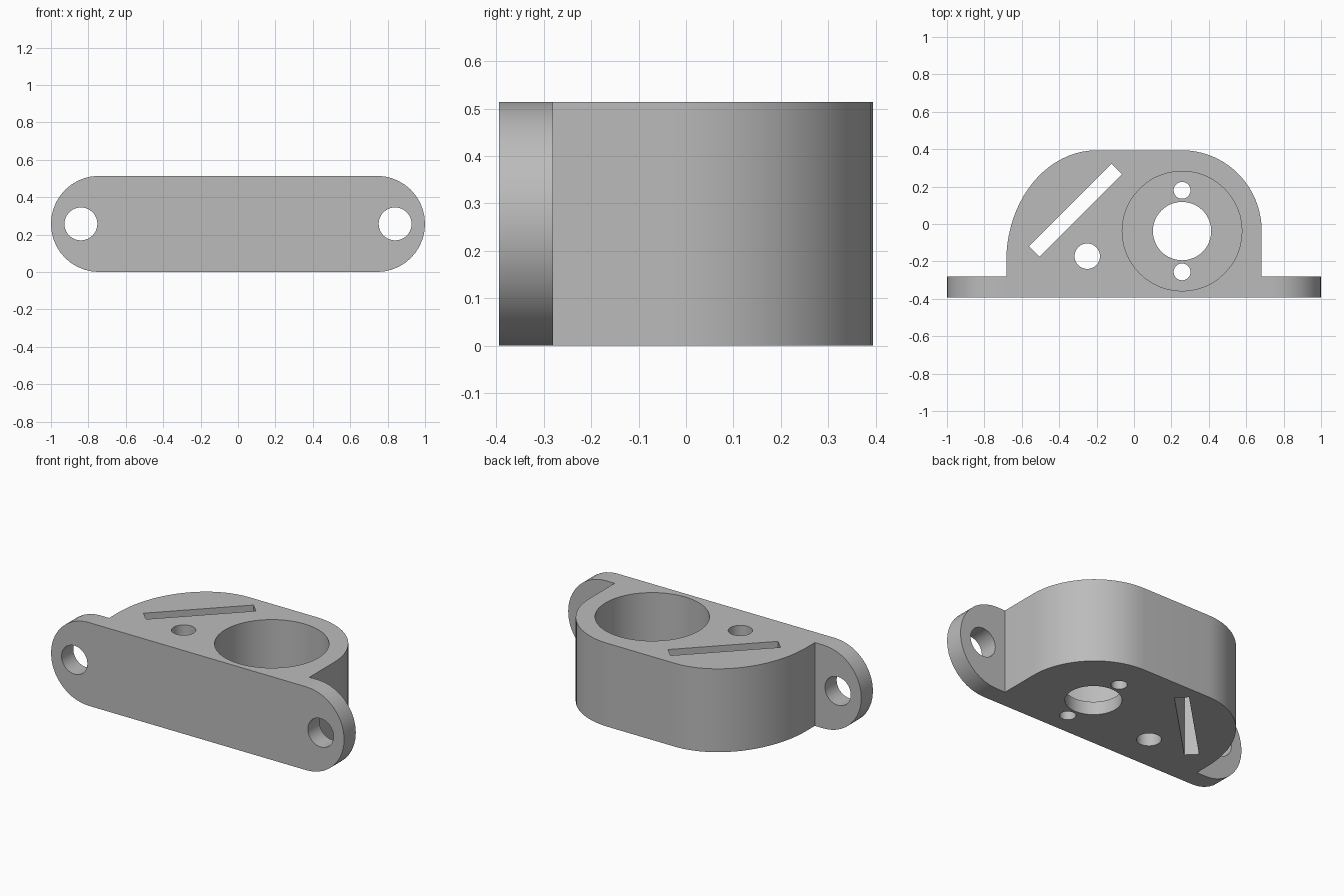
import bpy
import bmesh
from math import cos, sin, pi, radians
from mathutils import Matrix, Vector

if "Cube" in bpy.data.objects:
    bpy.data.objects.remove(bpy.data.objects["Cube"], do_unlink=True)

HEIGHT = 0.514
FRONT, FLANGE_BACK, BACK = -0.394, -0.28, 0.394
FLOOR = 0.08
BORE_X, BORE_Y = 0.257, -0.038

grey = bpy.data.materials.new("plain grey")
grey.use_nodes = True
colour = (0.5, 0.5, 0.5, 1)
grey.diffuse_color = colour
grey.node_tree.nodes["Principled BSDF"].inputs["Base Color"].default_value = colour


def arc(cx, cy, rx, ry, start, end, steps):
    angles = [radians(start + (end - start) * i / steps) for i in range(steps + 1)]
    return [(cx + rx * cos(a), cy + ry * sin(a)) for a in angles]


def prism(name, outline, depth, matrix=Matrix()):
    """Extrude a flat outline along local z, then place it."""
    bm = bmesh.new()
    face = bm.faces.new([bm.verts.new((x, y, 0)) for x, y in outline])
    extruded = bmesh.ops.extrude_face_region(bm, geom=[face])["geom"]
    bmesh.ops.translate(bm, vec=(0, 0, depth),
                        verts=[v for v in extruded if isinstance(v, bmesh.types.BMVert)])
    bm.transform(matrix)
    bmesh.ops.recalc_face_normals(bm, faces=bm.faces)
    mesh = bpy.data.meshes.new(name)
    bm.to_mesh(mesh)
    bm.free()
    mesh.materials.append(grey)
    obj = bpy.data.objects.new(name, mesh)
    bpy.context.collection.objects.link(obj)
    return obj


def combine(target, tool, operation):
    mod = target.modifiers.new(tool.name, "BOOLEAN")
    mod.operation, mod.solver, mod.object = operation, "EXACT", tool
    bpy.context.view_layer.objects.active = target
    bpy.ops.object.modifier_apply(modifier=mod.name)
    bpy.data.objects.remove(tool, do_unlink=True)


def hole(name, x, y, radius, bottom=-0.1):
    circle = arc(x, y, radius, radius, 0, 360, 48)[:-1]
    return prism(name, circle, 1, Matrix.Translation((0, 0, bottom)))


# Housing: round corner around the bore, longer sweep on the other side
outline = [(-0.683, FRONT), (0.683, FRONT)]
outline += arc(BORE_X, BORE_Y, 0.426, BACK - BORE_Y, 0, 90, 20)
outline += arc(-0.2, -0.2, 0.483, BACK + 0.2, 90, 180, 20)
housing = prism("bracket_housing", outline, HEIGHT)

# Mounting flange: upright plate with round ends
upright = Matrix.Translation((0, FLANGE_BACK, 0)) @ Matrix.Rotation(pi / 2, 4, "X")
radius = HEIGHT / 2
ends = arc(1 - radius, radius, radius, radius, -90, 90, 20)
ends += arc(radius - 1, radius, radius, radius, 90, 270, 20)
combine(housing, prism("mounting_flange", ends, FLANGE_BACK - FRONT, upright), "UNION")

# Screw holes through the flange ears
through = Matrix.Translation((0, 0.1, 0)) @ upright
for side in (-1, 1):
    circle = arc(side * 0.84, radius, 0.088, 0.088, 0, 360, 40)[:-1]
    combine(housing, prism("ear_hole", circle, 0.4, through), "DIFFERENCE")

# Deep bore, centre opening and the two small floor holes
combine(housing, hole("bore", BORE_X, BORE_Y, 0.32, FLOOR), "DIFFERENCE")
combine(housing, hole("centre_opening", BORE_X, BORE_Y, 0.156), "DIFFERENCE")
for offset in (-0.218, 0.218):
    combine(housing, hole("floor_hole", BORE_X, BORE_Y + offset, 0.045), "DIFFERENCE")

# Cable hole and diagonal slot
combine(housing, hole("cable_hole", -0.25, -0.172, 0.068), "DIFFERENCE")
placing = Matrix.Translation(Vector((-0.313, 0.074, -0.1))) @ Matrix.Rotation(pi / 4, 4, "Z")
w, h = 0.312, 0.04
slot = prism("slot", [(-w, -h), (w, -h), (w, h), (-w, h)], 1, placing)
combine(housing, slot, "DIFFERENCE")

bpy.ops.object.select_all(action="DESELECT")
housing.select_set(True)
bpy.context.view_layer.objects.active = housing
bpy.ops.object.shade_smooth_by_angle(angle=radians(30))
